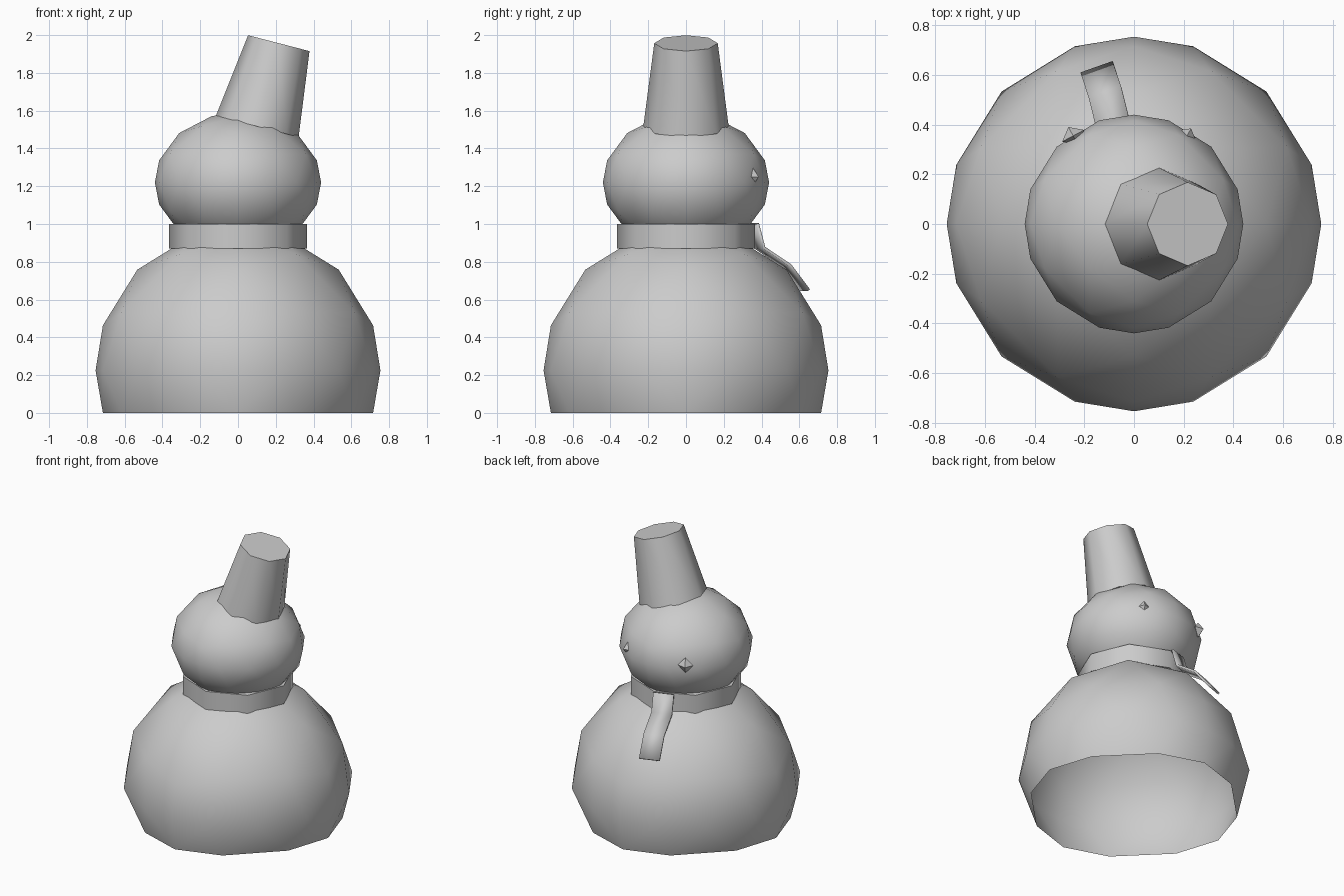
import bpy, bmesh, math
from mathutils import Vector, Matrix

cube = bpy.data.objects.get("Cube")
if cube:
    bpy.data.objects.remove(cube)

grey = bpy.data.materials.new("plain_grey")
grey.use_nodes = True
COLOUR = (0.6, 0.6, 0.6, 1)
grey.diffuse_color = COLOUR
grey.node_tree.nodes["Principled BSDF"].inputs["Base Color"].default_value = COLOUR


def finish(bm, name, angle=50):
    """Turn a bmesh into a named, shaded object."""
    mesh = bpy.data.meshes.new(name)
    bm.to_mesh(mesh)
    bm.free()
    mesh.materials.append(grey)
    obj = bpy.data.objects.new(name, mesh)
    bpy.context.collection.objects.link(obj)
    bpy.ops.object.select_all(action='DESELECT')
    obj.select_set(True)
    bpy.context.view_layer.objects.active = obj
    bpy.ops.object.shade_smooth_by_angle(angle=math.radians(angle))
    return obj


def octahedron(cuts=0):
    """Unit octahedron, optionally split into a round ball."""
    bm = bmesh.new()
    bmesh.ops.create_uvsphere(bm, u_segments=4, v_segments=2, radius=1)
    if cuts:
        bmesh.ops.subdivide_edges(bm, edges=bm.edges[:], cuts=cuts, use_grid_fill=True)
        for v in bm.verts:
            v.co.normalize()
    return bm


def cone(name, r1, r2, depth, matrix):
    bm = bmesh.new()
    bmesh.ops.create_cone(bm, cap_ends=True, segments=8, radius1=r1, radius2=r2,
                          depth=depth, matrix=matrix)
    return finish(bm, name)


# Body: ball with an open, flattened foot
bm = octahedron(3)
bmesh.ops.delete(bm, geom=[v for v in bm.verts if v.co.z < -0.45], context='VERTS')
for v in bm.verts:
    low = v.co.z < -0.2
    v.co = v.co * 0.754 + Vector((0, 0, 0.225))
    if low:
        v.co.z = 0
finish(bm, "body")

# Head: slightly squashed ball
bm = octahedron(3)
bm.transform(Matrix.Translation((0, 0, 1.22)) @ Matrix.Diagonal((0.44, 0.44, 0.37, 1)))
finish(bm, "head")

# Scarf band
cone("scarf_band", 0.365, 0.365, 0.13, Matrix.Translation((0, 0, 0.935)))

# Scarf tail: thin strip draped over the body
bm = bmesh.new()
side = Vector((0.065, 0.023, 0))
path = [(-0.07, 0.35, 1.0), (-0.08, 0.385, 0.87), (-0.115, 0.525, 0.775), (-0.147, 0.622, 0.645)]
rows = [[bm.verts.new(Vector(p) + s * side) for s in (-1, 1)] for p in path]
for (a, b), (c, d) in zip(rows, rows[1:]):
    bm.faces.new((a, c, d, b))
tail = finish(bm, "scarf_tail", 30)
solid = tail.modifiers.new("thickness", 'SOLIDIFY')
solid.thickness = 0.015
solid.offset = -1

# Eyes: small octahedra half sunk in the face
for name, place, turn in (("left_eye", (0.21, 0.35, 1.25), 60),
                          ("right_eye", (-0.245, 0.355, 1.25), 118)):
    bm = octahedron()
    bm.transform(Matrix.Translation(place) @ Matrix.Rotation(math.radians(turn), 4, 'Z')
                 @ Matrix.Diagonal((0.04, 0.05, 0.055, 1)))
    finish(bm, name, 20)

# Hat: tilted tapering bucket
cone("hat", 0.226, 0.168, 0.455, Matrix.Translation((0.159, 0, 1.737))
     @ Matrix.Rotation(math.radians(14.5), 4, 'Y'))
